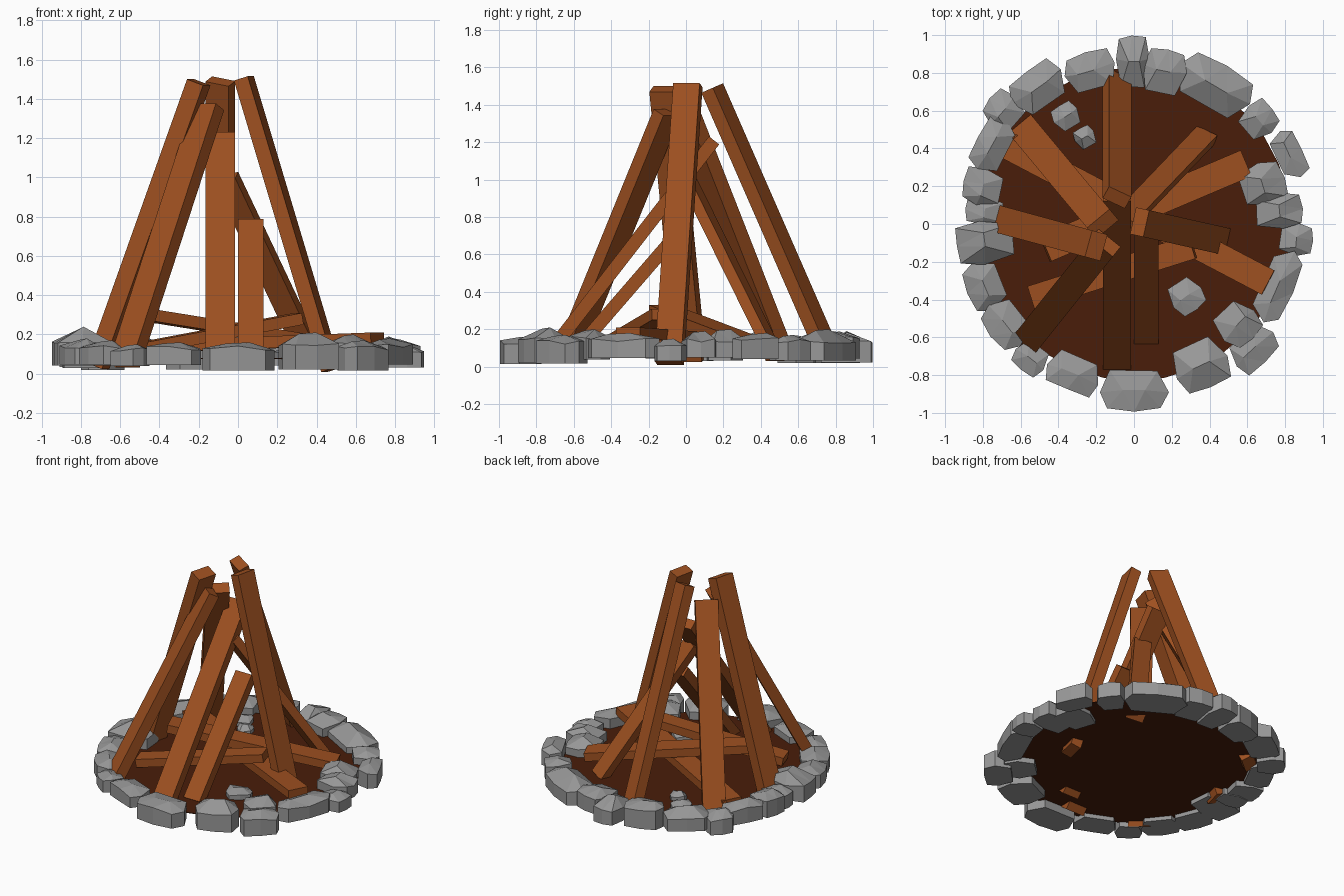
import bpy, math, random
from mathutils import Vector, Matrix

if "Cube" in bpy.data.objects:
    bpy.data.objects.remove(bpy.data.objects["Cube"])
random.seed(4)


def material(name, rgb):
    m = bpy.data.materials.new(name)
    m.diffuse_color = (*rgb, 1)
    m.use_nodes = True
    m.node_tree.nodes["Principled BSDF"].inputs["Base Color"].default_value = m.diffuse_color
    return m


STONE = material("grey stone", (0.31, 0.31, 0.31))
WOOD = material("brown wood", (0.34, 0.08, 0.0145))
SOIL = material("dark ash soil", (0.067, 0.0125, 0.003))


def make(name, verts, faces, mat):
    me = bpy.data.meshes.new(name)
    me.from_pydata([tuple(v) for v in verts], [], faces)
    me.materials.append(mat)
    ob = bpy.data.objects.new(name, me)
    bpy.context.collection.objects.link(ob)
    return ob


def loft(name, rings, mat):
    """Closed solid from a stack of equal-length rings."""
    n = len(rings[0])
    faces = [tuple(reversed(range(n)))]
    for r in range(len(rings) - 1):
        a, b = r * n, (r + 1) * n
        faces += [(a + i, a + (i + 1) % n, b + (i + 1) % n, b + i) for i in range(n)]
    last = (len(rings) - 1) * n
    faces.append(tuple(range(last, last + n)))
    return make(name, [v for ring in rings for v in ring], faces, mat)


def beam(name, foot, top, width=0.145, thick=0.07, roll=0):
    """Square-cut log, wide side horizontal unless rolled about its length."""
    foot, top = Vector(foot), Vector(top)
    d = (top - foot).normalized()
    s = Matrix.Rotation(math.radians(roll), 3, d) @ Vector((0, 0, 1)).cross(d).normalized()
    t = d.cross(s)
    corners = [s * (width / 2 * i) + t * (thick / 2 * j)
               for i, j in ((-1, -1), (1, -1), (1, 1), (-1, 1))]
    return loft(name, [[p + c for c in corners] for p in (foot, top)], WOOD)


def stone(name, x, y, wide, deep, low=0.03, side=0.135, peak=0.19):
    """Blocky seven-sided rock: upright sides and a low ridged cap."""
    a = math.atan2(y, x)
    out = Vector((math.cos(a), math.sin(a), 0))
    tan = Vector((-out.y, out.x, 0))
    up = Vector((0, 0, 1))
    c = Vector((x, y, 0))
    shape = [(1, 0), (.9, .8), (.1, 1), (-.95, .68), (-.95, -.68), (.1, -1), (.9, -.8)]
    rim = []
    for u, v in shape:
        k = random.uniform(.94, 1.05)
        rim.append(c + out * (u * k * deep / 2) + tan * (v * k * wide / 2))
    n = len(rim)
    slide = random.uniform(-.1, .1) * wide
    ridge = [c + tan * (slide + .16 * wide) + up * peak,
             c + tan * (slide - .16 * wide) + up * (peak - .006)]
    verts = [p + up * low for p in rim]
    verts += [p + up * (side + random.uniform(-.012, .012)) for p in rim] + ridge
    faces = [tuple(reversed(range(n)))]
    faces += [(i, (i + 1) % n, n + (i + 1) % n, n + i) for i in range(n)]
    A, B = 2 * n, 2 * n + 1
    # cap: half of the rim fans to each ridge end
    faces += [(n + i, n + i + 1, A) for i in range(3)] + [(n + 3, n + 4, B, A)]
    faces += [(n + i, n + (i + 1) % n, B) for i in range(4, n)] + [(n, A, B)]
    return make(name, verts, faces, STONE)


# Soil disc inside the ring
R = 0.83
loft("soil_disc", [[(R * math.cos(i * math.tau / 32), R * math.sin(i * math.tau / 32), z)
                    for i in range(32)] for z in (0.075, 0.08)], SOIL)

# Ring stones: x, y, width along ring, depth, peak height
ring = [(-.01, .86, .18, .28, .19), (.16, .81, .23, .24, .19), (.43, .73, .42, .24, .2),
        (.66, .55, .19, .19, .17), (.82, .37, .27, .15, .18), (.68, .21, .24, .24, .2),
        (.77, .07, .2, .26, .19), (.86, -.08, .17, .18, .15), (.76, -.33, .40, .17, .18),
        (.55, -.53, .22, .22, .2), (.63, -.66, .27, .19, .17), (.35, -.75, .3, .26, .21),
        (0, -.88, .37, .22, .16), (-.32, -.79, .3, .19, .16), (-.55, -.71, .19, .16, .15),
        (-.68, -.53, .27, .2, .17), (-.79, -.33, .27, .2, .18), (-.79, -.1, .23, .31, .24),
        (-.79, .07, .15, .2, .16), (-.80, .2, .2, .21, .18), (-.75, .42, .31, .18, .19),
        (-.69, .6, .19, .19, .17), (-.51, .72, .31, .22, .19), (-.23, .81, .28, .2, .19)]
for i, (x, y, w, d, pk) in enumerate(ring):
    stone(f"ring_stone_{i + 1}", x, y, w, d, random.uniform(.015, .05),
          min(pk - .03, random.uniform(.125, .155)), pk)

# Loose stones lying inside
for i, (x, y, s) in enumerate([(-.36, .57, .14), (-.26, .46, .11), (.28, -.38, .18)]):
    stone(f"loose_stone_{i + 1}", x, y, s, s, .078, .105, .135)

# Leaning logs
beam("front_log", (-.09, -.75, .05), (-.09, .15, 1.21), .15)
beam("short_front_log", (.065, -.61, .06), (.065, 0, .765), .13)
beam("back_log", (-.09, .765, .06), (-.09, .14, 1.49), .132, .075, -27)
beam("right_log", (.475, -.09, .02), (.03, .01, 1.505), .145, .075)
beam("left_log", (-.715, .025, .04), (-.2, -.115, 1.485), .145, .09)
beam("front_left_log", (-.575, -.63, .06), (-.15, -.1, 1.36), .15, .075)
beam("back_left_log", (-.585, .505, .05), (-.165, .0, 1.34), .155, .085)
beam("short_back_right_log", (.38, .47, .07), (-.06, .01, 1.0), .12, .06, 22)

# Logs lying on the ground
beam("lying_log_1", (-.47, -.13, .3), (.59, .32, .13), .15, .06)
beam("lying_log_2", (-.66, .41, .13), (.71, -.31, .18), .145, .06)
beam("lying_log_3", (-.54, -.39, .12), (.31, -.12, .28), .13, .06)
